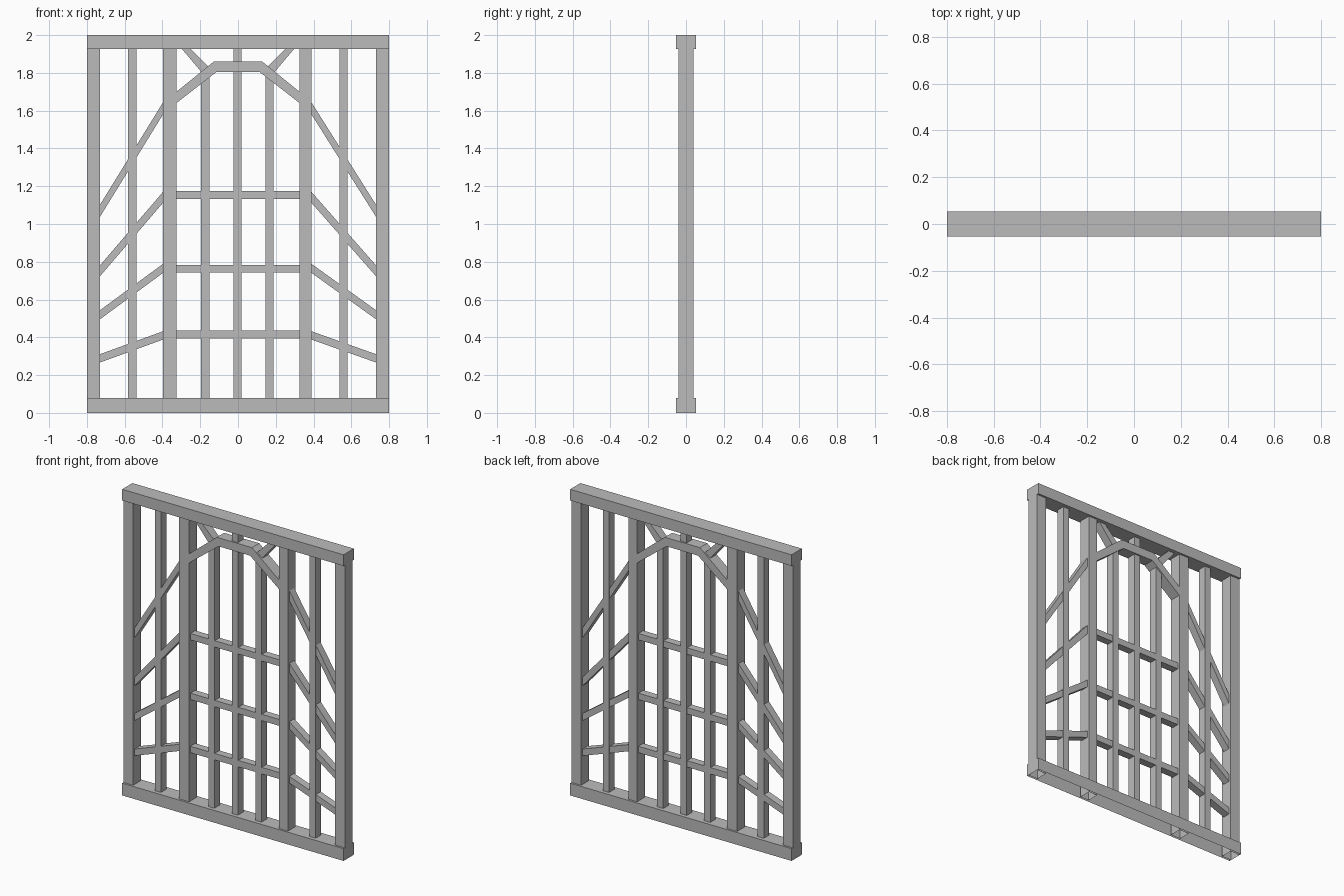
import bpy
import bmesh

cube = bpy.data.objects.get("Cube")
if cube:
    bpy.data.objects.remove(cube, do_unlink=True)

grey = bpy.data.materials.new("plain_grey")
grey.use_nodes = True
COLOUR = (0.5, 0.5, 0.5, 1)
grey.diffuse_color = COLOUR
grey.node_tree.nodes["Principled BSDF"].inputs["Base Color"].default_value = COLOUR


def prism(name, outline, depth, open_base=False):
    """Extrude an x-z outline through y, centred on y = 0."""
    bm = bmesh.new()
    front = [bm.verts.new((x, -depth, z)) for x, z in outline]
    face = bm.faces.new(front)
    result = bmesh.ops.extrude_face_region(bm, geom=[face], use_keep_orig=True)
    moved = [g for g in result["geom"] if isinstance(g, bmesh.types.BMVert)]
    bmesh.ops.translate(bm, verts=moved, vec=(0, 2 * depth, 0))
    bmesh.ops.recalc_face_normals(bm, faces=bm.faces)
    if open_base:
        base = [f for f in bm.faces if all(v.co.z < 0.001 for v in f.verts)]
        bmesh.ops.delete(bm, geom=base, context='FACES')
    mesh = bpy.data.meshes.new(name)
    bm.to_mesh(mesh)
    bm.free()
    mesh.materials.append(grey)
    obj = bpy.data.objects.new(name, mesh)
    bpy.context.collection.objects.link(obj)
    return obj


def beam(name, x0, x1, z0, z1, depth, open_base=False):
    return prism(name, [(x0, z0), (x1, z0), (x1, z1), (x0, z1)], depth, open_base)


RAIL, POST, STUD, BRACE = 0.053, 0.04, 0.028, 0.025
TOP, SILL = 1.927, 0.08

# Top and bottom rails; the bottom rail is open underneath
beam("top_rail", -0.8, 0.8, TOP, 2.0, RAIL)
beam("bottom_rail", -0.8, 0.8, 0, SILL, RAIL, True)

# Posts reach the ground inside the bottom rail
for name, x0, x1 in [("right_outer_post", -0.8, -0.73), ("left_outer_post", 0.73, 0.8),
                     ("right_door_post", -0.397, -0.326), ("left_door_post", 0.326, 0.389)]:
    beam(name, x0, x1, 0, TOP, POST, True)

# Thin studs between the posts
for name, x, top in [("right_side_stud", -0.56, TOP), ("right_inner_stud", -0.173, 1.8),
                     ("centre_stud", -0.003, TOP), ("left_inner_stud", 0.167, 1.8),
                     ("left_side_stud", 0.559, TOP)]:
    beam(name, x - 0.022, x + 0.022, SILL, top, STUD)

# Level cross bars in the middle bay
for name, z in [("low_cross_bar", 0.416), ("middle_cross_bar", 0.763), ("high_cross_bar", 1.153)]:
    beam(name, -0.326, 0.326, z - 0.021, z + 0.021, BRACE)

# Sloping braces in both side bays: outer height, inner height, half thickness
BRACES = [(0.289, 0.41, 0.022), (0.52, 0.765, 0.024),
          (0.753, 1.141, 0.029), (1.071, 1.612, 0.032)]
for side, sign, inner in [("right", -1, 0.397), ("left", 1, 0.389)]:
    for i, (zo, zi, t) in enumerate(BRACES):
        xo, xi = sign * 0.73, sign * inner
        prism(f"{side}_sloping_brace_{i + 1}",
              [(xo, zo - t), (xi, zi - t), (xi, zi + t), (xo, zo + t)], BRACE)
    # Short strut from the arch up to the top rail
    strut = [(0.297, TOP), (0.25, TOP), (0.155, 1.832), (0.19, 1.8)]
    prism(f"{side}_arch_strut", [(sign * x, z) for x, z in strut], STUD)

# Faceted arch between the door posts
half = [(0.326, 1.64), (0.326, 1.70), (0.127, 1.861)]
inner_half = [(-0.114, 1.805), (0.114, 1.805)]
prism("arch", half + [(-x, z) for x, z in reversed(half)] + inner_half, 0.038)
